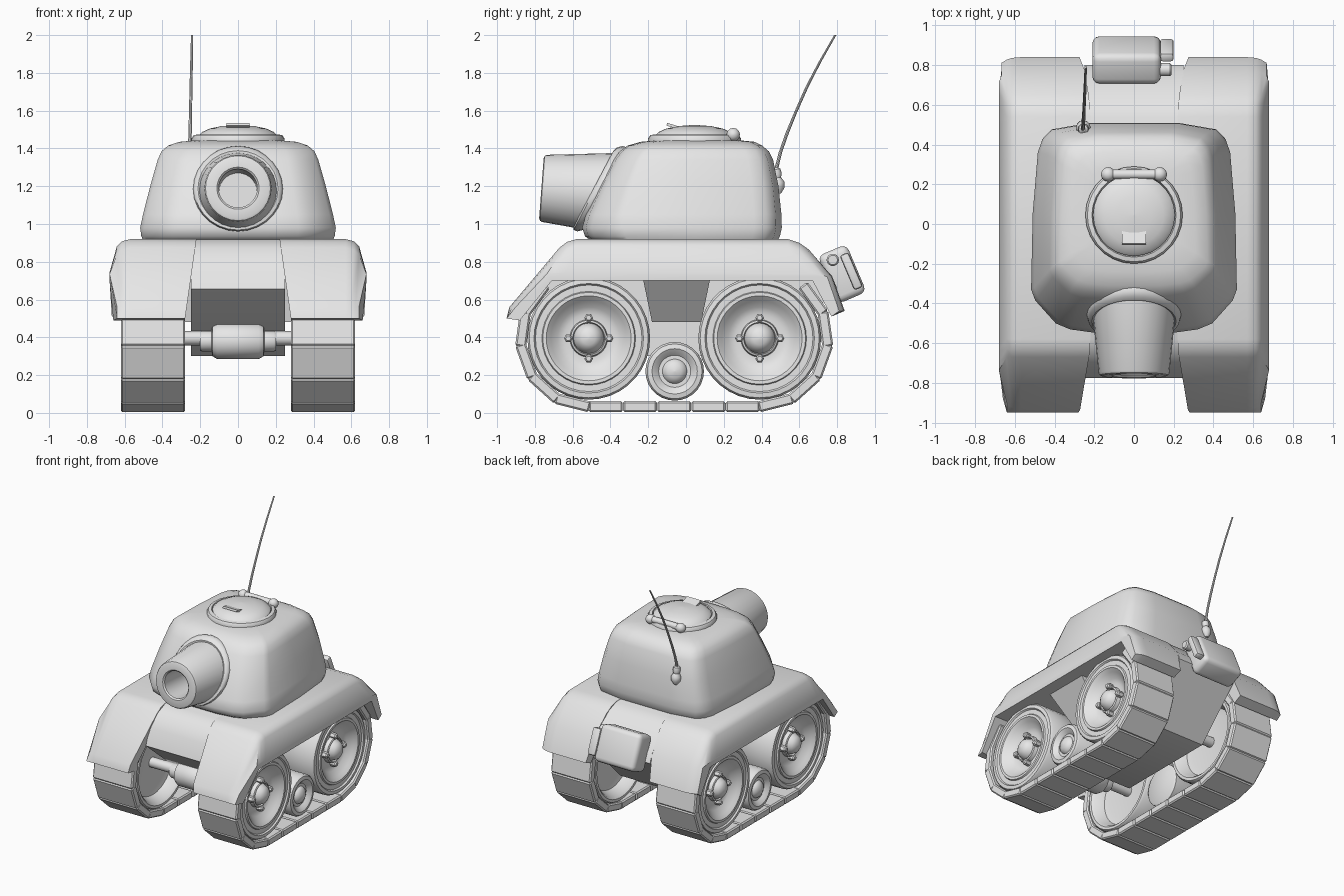
import bpy, bmesh, math
from mathutils import Vector, Matrix

grey = bpy.data.materials.new("light_grey")
grey.diffuse_color = (0.8, 0.8, 0.8, 1)


def finish(name, bm, angle=35):
    bmesh.ops.recalc_face_normals(bm, faces=bm.faces[:])
    me = bpy.data.meshes.new(name)
    bm.to_mesh(me)
    bm.free()
    me.materials.append(grey)
    ob = bpy.data.objects.new(name, me)
    bpy.context.collection.objects.link(ob)
    bpy.ops.object.select_all(action='DESELECT')
    ob.select_set(True)
    bpy.context.view_layer.objects.active = ob
    bpy.ops.object.shade_smooth_by_angle(angle=math.radians(angle))
    return ob


def loft(name, rings, angle=35):
    """Skin a list of equal-length rings and cap both ends."""
    bm = bmesh.new()
    vs = [[bm.verts.new(p) for p in r] for r in rings]
    n = len(vs[0])
    for a, b in zip(vs, vs[1:]):
        for i in range(n):
            j = (i + 1) % n
            bm.faces.new((a[i], a[j], b[j], b[i]))
    bm.faces.new(vs[0])
    bm.faces.new(vs[-1])
    return finish(name, bm, angle)


def lathe(name, profile, origin, axis=(0, 0, 1), n=24, angle=35):
    """Revolve (radius, distance) pairs around an axis."""
    q = Vector(axis).to_track_quat('Z', 'Y')
    o = Vector(origin)
    rings = []
    for r, t in profile:
        r = max(r, 0.001)
        rings.append([o + q @ Vector((r * math.cos(k * math.tau / n),
                                      r * math.sin(k * math.tau / n), t)) for k in range(n)])
    return loft(name, rings, angle)


def ball(r):
    return [(r * math.cos(a), r * math.sin(a))
            for a in [math.radians(d) for d in range(-90, 91, 18)]]


def box(name, size, loc, tilt=0.0, bevel=0.0, seg=2):
    bm = bmesh.new()
    bmesh.ops.create_cube(bm, size=1)
    bmesh.ops.scale(bm, vec=size, verts=bm.verts[:])
    if bevel:
        bmesh.ops.bevel(bm, geom=bm.edges[:], offset=bevel, segments=seg, profile=0.5, affect='EDGES')
    bm.transform(Matrix.Translation(loc) @ Matrix.Rotation(tilt, 4, 'X'))
    return finish(name, bm)


# Fenders: side profile lofted outward, rounded over and flared at the outer edge
fender = [(-0.88, 0.49), (-0.95, 0.50), (-0.935, 0.56), (-0.67, 0.875), (-0.63, 0.905),
          (-0.58, 0.92), (0.54, 0.92), (0.60, 0.90), (0.65, 0.865), (0.775, 0.72),
          (0.84, 0.54), (0.77, 0.51), (0.67, 0.70), (-0.71, 0.70)]
for s, side in ((1, "right"), (-1, "left")):
    rings = []
    for x, drop in ((0, 0), (0.57, 0), (0.615, 0.012), (0.642, 0.04), (0.68, 1)):
        ring = []
        for y, z in fender:
            px, py, pz = x, y, z
            if x == 0:                      # inner wall spreads toward the bottom
                px = 0.22 + 0.06 * (0.92 - z) / 0.42
            elif drop == 1:                 # flared outer lip
                px -= 0.04 * (y < -0.9) + 0.02 * (-0.9 < y < -0.86) + 0.012 * (y > 0.75)
                if z > 0.8:
                    py, pz = y * 1.1, 0.70 + 0.2 * (z - 0.7)
                elif z > 0.52:
                    py = y * 0.965 if abs(y) > 0.72 else y
            elif z > 0.8:
                pz -= drop
            elif z > 0.52 and abs(y) > 0.72:
                py *= 1 - 0.4 * drop
            if y < -0.86 and 0.6 < x < 0.66:
                px -= 0.02
            ring.append((s * px, py, pz))
        rings.append(ring)
    loft(side + "_fender", rings, 40)

# Central hull with sloped underside
hull = [(-0.35, 0.30), (-0.775, 0.655), (-0.73, 0.78), (-0.665, 0.872), (-0.58, 0.917),
        (0.54, 0.917), (0.62, 0.88), (0.77, 0.73), (0.80, 0.66), (0.45, 0.30)]
loft("hull", [[(x, y, z) for y, z in hull] for x in (-0.25, 0.25)], 40)

# Turret: stacked plan outlines, wide and chamfered at the front
half = [(0.35, 0, 1.0), (0.62, 0, 0.965), (0.76, 0, 0.91), (0.96, 0, 0.70), (1.0, 0, 0.60),
        (0.985, 1, 0.10), (0.935, 1, 0.70), (0.89, 1, 0.83), (0.80, 1, 0.925), (0.45, 1, 0.985)]
levels = [(0.91, 0.50, -0.50, 0.49), (0.935, 0.512, -0.535, 0.505), (0.98, 0.518, -0.55, 0.515),
          (1.05, 0.503, -0.53, 0.513), (1.20, 0.465, -0.46, 0.497), (1.34, 0.425, -0.385, 0.468),
          (1.385, 0.405, -0.35, 0.445), (1.415, 0.37, -0.31, 0.41), (1.435, 0.31, -0.24, 0.37),
          (1.443, 0.22, -0.15, 0.29)]
rings = []
for z, w, f, b in levels:
    pts = [(w * x, (b if back else f) * y, z) for x, back, y in half]
    rings.append(pts + [(-x, y, zz) for x, y, zz in reversed(pts)])
loft("turret", rings, 45)

# Gun barrel with bore, and the collar lying on the sloped turret front
lathe("barrel", [(0.228, 0), (0.178, 0.490), (0.172, 0.50), (0.160, 0.505), (0.112, 0.505),
                 (0.102, 0.495), (0.10, 0.25)], (0, -0.262, 1.152), (0, -1, 0.075), 28)
bm = bmesh.new()
N, M = 28, 8
vs = []
for i in range(N):
    a = i * math.tau / N
    row = []
    for j in range(M):
        b = j * math.tau / M
        r = 0.212 + 0.026 * math.cos(b)
        z = r * math.sin(a)
        row.append(bm.verts.new((r * math.cos(a), -0.455 + 0.50 * z - 0.035 * math.sin(b), 1.187 + z * 0.95)))
    vs.append(row)
for i in range(N):
    for j in range(M):
        i2, j2 = (i + 1) % N, (j + 1) % M
        bm.faces.new((vs[i][j], vs[i2][j], vs[i2][j2], vs[i][j2]))
finish("barrel_collar", bm, 50)

# Hatch: ring, domed lid, vision slot and hinge
lathe("hatch_ring", [(0.245, 0), (0.245, 0.025), (0.235, 0.04), (0.212, 0.045), (0.205, 0.02)],
      (0, 0.045, 1.43), n=28)
lathe("hatch_lid", [(0.206, 0), (0.206, 0.045), (0.19, 0.062), (0.15, 0.08), (0.09, 0.093), (0, 0.10)],
      (0, 0.045, 1.425), n=28)
box("hatch_slot", (0.12, 0.07, 0.015), (0, -0.068, 1.518), -0.3)
lathe("hatch_hinge", [(0.024, -0.13), (0.024, 0.13)], (0, 0.25, 1.475), (1, 0, 0), 12)
for s in (-1, 1):
    lathe("hinge_knob", ball(0.036), (s * 0.13, 0.25, 1.473), (1, 0, 0), 12)

# Antenna with its mount
lathe("antenna_mount", [(0.012, -0.03), (0.035, 0), (0.037, 0.03), (0.022, 0.055), (0.028, 0.075),
                        (0.024, 0.10), (0.01, 0.11)], (-0.255, 0.488, 1.19), (0, -0.12, 1), 12)
path = [(0.475, 1.28, 0.010), (0.50, 1.38, 0.009), (0.535, 1.48, 0.009), (0.58, 1.59, 0.008),
        (0.64, 1.725, 0.008), (0.71, 1.86, 0.007), (0.79, 2.0, 0.006)]
loft("antenna", [[(-0.258 + 0.015 * (z - 1.28) / 0.72 + r * math.cos(k * math.tau / 8),
                   y + r * math.sin(k * math.tau / 8), z) for k in range(8)] for y, z, r in path])

# Rear canister with spout and cap
box("canister", (0.345, 0.165, 0.275), (-0.037, 0.826, 0.735), math.radians(23), 0.035, 3)
box("canister_handle", (0.07, 0.05, 0.20), (0.165, 0.875, 0.75), math.radians(23), 0.015)
lathe("canister_cap", [(0.033, 0), (0.033, 0.05), (0.025, 0.06)], (0.13, 0.777, 0.81), (1, 0, 0), 14)

# Running gear: wheels are recessed on the inner side
FRONT, REAR, WZ = -0.515, 0.39, 0.395
wheel = [(0, 0.38), (0.20, 0.38), (0.25, 0.37), (0.28, 0.30), (0.295, 0.285), (0.315, 0.285),
         (0.325, 0.30), (0.325, 0.585), (0.315, 0.60), (0.29, 0.603), (0.282, 0.592),
         (0.248, 0.592), (0.243, 0.603), (0.225, 0.603), (0.20, 0.58), (0.165, 0.545), (0.13, 0.532),
         (0.10, 0.532), (0.095, 0.56), (0.085, 0.565), (0.08, 0.545), (0.075, 0.56), (0.06, 0.59),
         (0.035, 0.607), (0, 0.613)]
small = [(0.14, 0.30), (0.155, 0.31), (0.155, 0.58), (0.145, 0.595), (0.12, 0.60), (0.105, 0.59),
         (0.085, 0.57), (0.065, 0.57), (0.058, 0.585), (0.035, 0.60), (0, 0.607)]
R, T, STEP = 0.362, 0.058, math.radians(28)
for s, side in ((1, "right"), (-1, "left")):
    ax = (s, 0, 0)
    for y in (FRONT, REAR):
        lathe(side + "_wheel", wheel, (0, y, WZ), ax, 36)
        for k in range(4):
            a = k * math.pi / 2
            lathe("wheel_bolt", [(0.023, 0.51), (0.023, 0.57), (0.014, 0.58)],
                  (0, y + 0.108 * math.cos(a), WZ + 0.108 * math.sin(a)), ax, 6)
    lathe(side + "_idler", small, (0, -0.06, 0.22), ax, 28)

    # Track plates: straight run, then around both ends up under the fender
    marks = [(FRONT + (REAR - FRONT) * i / 5, WZ - R) for i in range(6)]
    arc = [STEP * k for k in range(1, 6)]
    marks = ([(FRONT - R * math.sin(a), WZ - R * math.cos(a)) for a in reversed(arc)] + marks
             + [(REAR + R * math.sin(a), WZ - R * math.cos(a)) for a in arc])
    for i, ((y0, z0), (y1, z1)) in enumerate(zip(marks, marks[1:])):
        grow = -0.002 if 5 <= i < 10 else 0.012
        box(side + "_track_plate", (0.34, math.hypot(y1 - y0, z1 - z0) + grow, T),
            (s * 0.45, (y0 + y1) / 2, (z0 + z1) / 2), math.atan2(z1 - z0, y1 - y0), 0.009, 1)

    # Bracket between the wheels, narrowing downward
    loft(side + "_bracket", [[(s * 0.2, -0.18, 0.48), (s * 0.2, 0.08, 0.48), (s * 0.40, 0.08, 0.48), (s * 0.40, -0.18, 0.48)],
                             [(s * 0.2, -0.23, 0.72), (s * 0.2, 0.13, 0.72), (s * 0.60, 0.13, 0.72), (s * 0.60, -0.23, 0.72)]])

# Axles, with a rounded gearbox at the front
for y in (FRONT, REAR):
    lathe("axle", [(0.038, -0.39), (0.038, 0.39)], (0, y, WZ), (1, 0, 0), 16)
lathe("gearbox", [(0.05, -0.20), (0.055, -0.19), (0.055, -0.14), (0.08, -0.135), (0.095, -0.11),
                  (0.095, 0.11), (0.08, 0.135), (0.055, 0.14), (0.055, 0.19), (0.05, 0.20)],
      (0, FRONT, 0.38), (1, 0, 0), 20)
